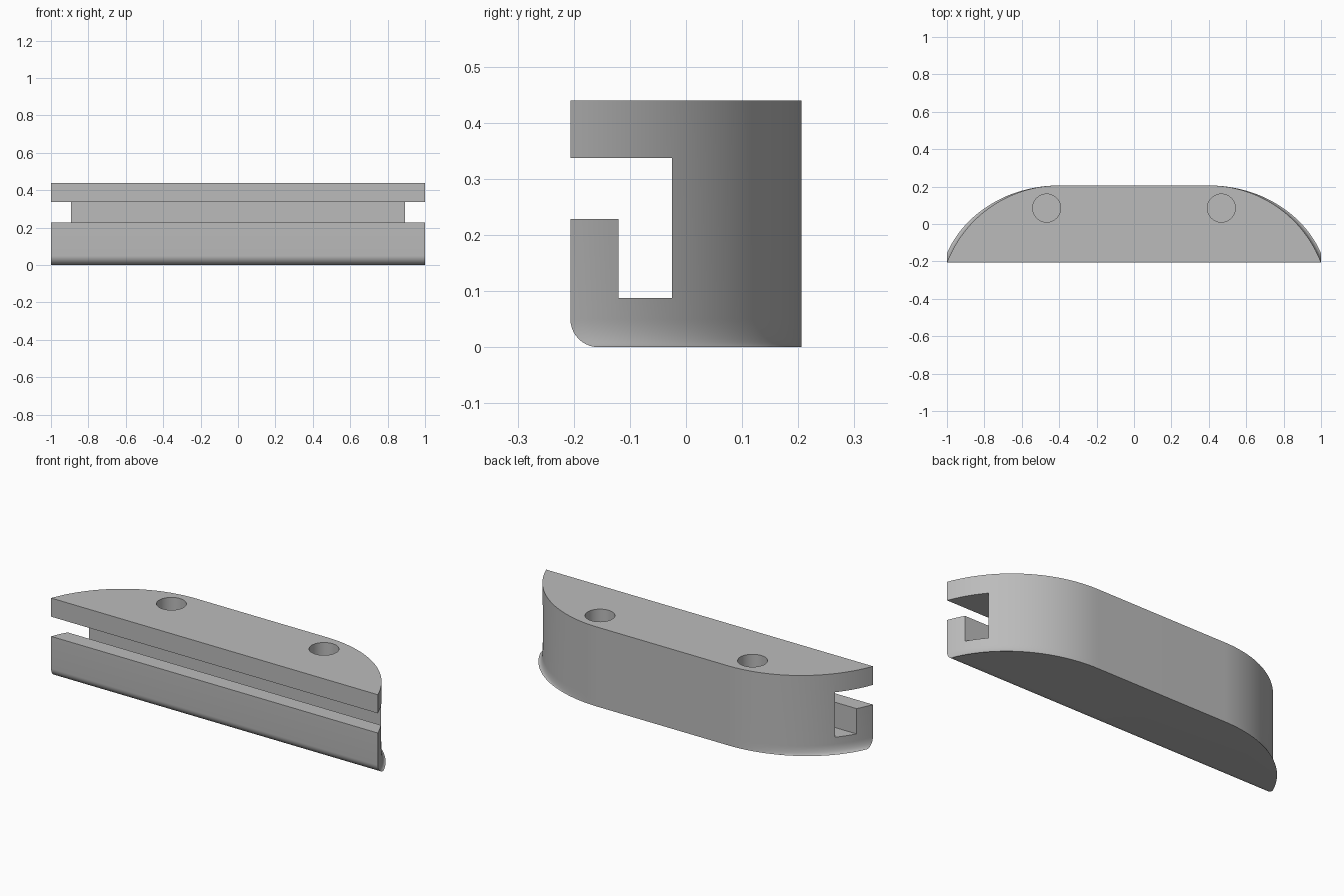
import bpy
import bmesh
from math import sin, cos, pi, asin

if "Cube" in bpy.data.objects:
    bpy.data.objects.remove(bpy.data.objects["Cube"], do_unlink=True)

HALF_DEPTH, HEIGHT, FLAT_X = 0.206, 0.44, 0.40
FILLET, FILLET_STEPS, ARC_STEPS = 0.05, 10, 32

grey = bpy.data.materials.new("plain_grey")
grey.use_nodes = True
grey.diffuse_color = (0.5, 0.5, 0.5, 1)
grey.node_tree.nodes["Principled BSDF"].inputs["Base Color"].default_value = (0.5, 0.5, 0.5, 1)


def loft(name, rings):
    """Solid skinned through closed rings of points, capped at both ends."""
    bm = bmesh.new()
    loops = [[bm.verts.new(p) for p in ring] for ring in rings]
    count = len(rings[0])
    for low, high in zip(loops, loops[1:]):
        for i in range(count):
            j = (i + 1) % count
            bm.faces.new((low[i], low[j], high[j], high[i]))
    bm.faces.new(loops[0][::-1])
    bm.faces.new(loops[-1])
    bmesh.ops.recalc_face_normals(bm, faces=bm.faces)
    mesh = bpy.data.meshes.new(name)
    bm.to_mesh(mesh)
    bm.free()
    mesh.materials.append(grey)
    obj = bpy.data.objects.new(name, mesh)
    bpy.context.collection.objects.link(obj)
    return obj


def outline(front_y, z):
    """Straight front and back joined by arcs that always end at the front corners."""
    dx, dy = 1 - FLAT_X, 2 * HALF_DEPTH
    radius = (dx * dx + dy * dy) / (2 * dy)
    sweep = asin(dx / radius)
    stretch = (HALF_DEPTH - front_y) / dy
    right = []
    for i in range(ARC_STEPS + 1):
        a = sweep * (1 - i / ARC_STEPS)
        right.append((FLAT_X + radius * sin(a),
                      HALF_DEPTH - radius * (1 - cos(a)) * stretch, z))
    return right + [(-x, y, z) for x, y, z in reversed(right)]


# Body with a rounded lower front edge
rings = []
for i in range(FILLET_STEPS + 1):
    a = pi / 2 * i / FILLET_STEPS
    rings.append(outline(-HALF_DEPTH + FILLET * (1 - sin(a)), FILLET * (1 - cos(a))))
rings.append(outline(-HALF_DEPTH, HEIGHT))
body = loft("grooved_body", rings)

# L-shaped groove running the full length behind the front lip
groove = [(-0.3, 0.228), (-0.12, 0.228), (-0.12, 0.088),
          (-0.025, 0.088), (-0.025, 0.337), (-0.3, 0.337)]
cutters = [loft("groove_cutter", [[(x, y, z) for y, z in groove] for x in (-1.2, 1.2)])]

# Two blind screw holes in the top
for side, label in ((1, "left"), (-1, "right")):
    circle = [(side * 0.467 + 0.075 * cos(2 * pi * i / 48),
               0.085 + 0.075 * sin(2 * pi * i / 48)) for i in range(48)]
    cutters.append(loft(label + "_hole_cutter",
                        [[(x, y, z) for x, y in circle] for z in (0.09, 0.6)]))

# Apply the cuts, then smooth the curved walls
bpy.context.view_layer.objects.active = body
for cutter in cutters:
    mod = body.modifiers.new(cutter.name, 'BOOLEAN')
    mod.operation, mod.solver, mod.object = 'DIFFERENCE', 'EXACT', cutter
    bpy.ops.object.modifier_apply(modifier=mod.name)
    bpy.data.objects.remove(cutter, do_unlink=True)

bpy.ops.object.select_all(action='DESELECT')
body.select_set(True)
bpy.ops.object.shade_smooth_by_angle(angle=pi / 6)
